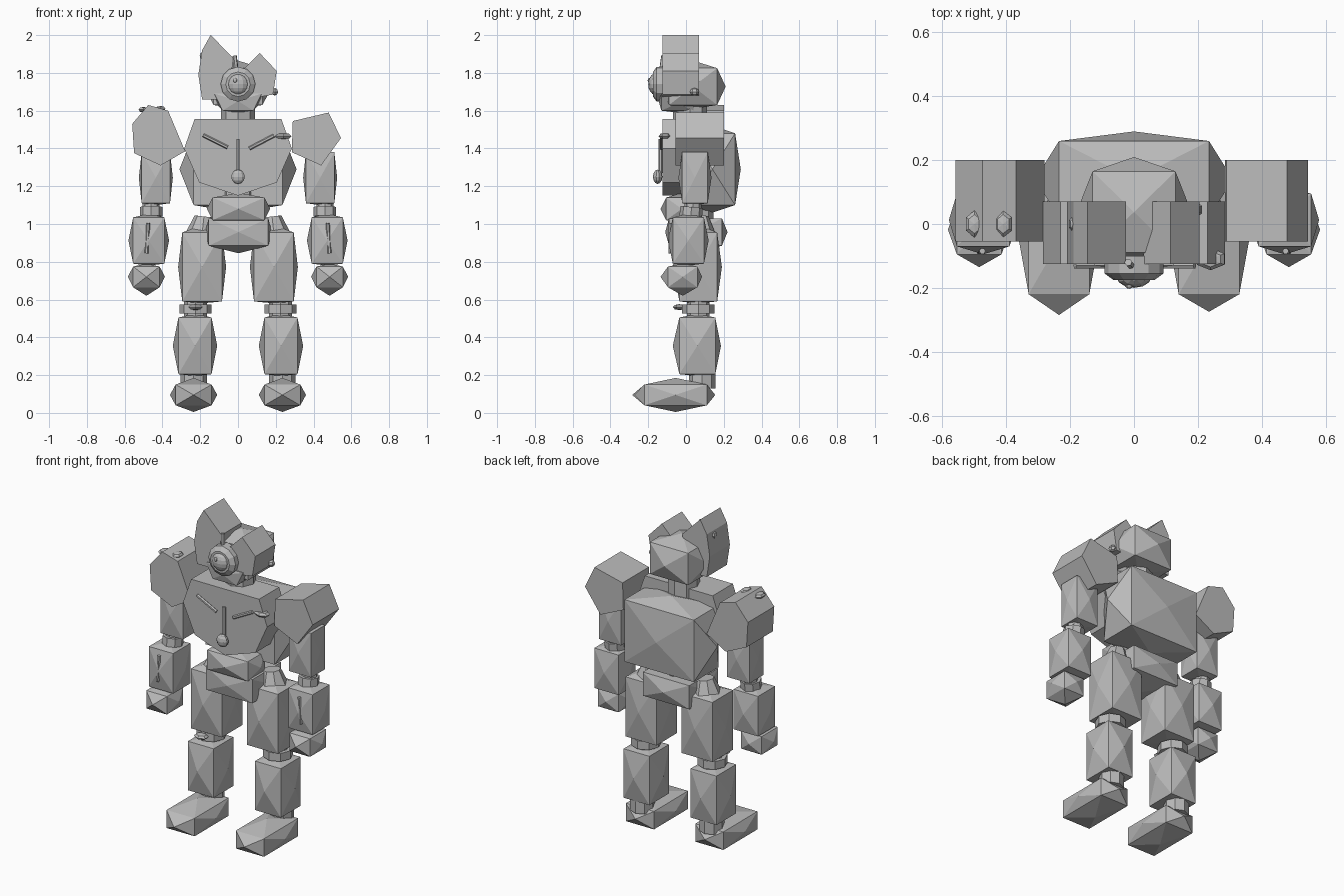
import bpy, bmesh, math
from mathutils import Vector

cube = bpy.data.objects.get("Cube")
if cube:
    bpy.data.objects.remove(cube, do_unlink=True)

grey = bpy.data.materials.new("plain_grey")
grey.use_nodes = True
grey.diffuse_color = (0.5, 0.5, 0.5, 1)
grey.node_tree.nodes["Principled BSDF"].inputs["Base Color"].default_value = (0.5, 0.5, 0.5, 1)


def finish(name, bm):
    bmesh.ops.recalc_face_normals(bm, faces=bm.faces)
    mesh = bpy.data.meshes.new(name)
    bm.to_mesh(mesh)
    bm.free()
    mesh.materials.append(grey)
    obj = bpy.data.objects.new(name, mesh)
    bpy.context.collection.objects.link(obj)
    return obj


def faceted_box(name, x, y, z, bulge, taper=1.0):
    """Box over the given ranges; each face centre is pulled out.
    bulge = (sides, front, back, bottom, top); taper narrows the bottom."""
    sides, front, back, bottom, top = bulge
    bm = bmesh.new()
    bmesh.ops.create_cube(bm, size=1)
    mid = Vector([(r[0] + r[1]) / 2 for r in (x, y, z)])
    size = Vector([r[1] - r[0] for r in (x, y, z)])
    for v in bm.verts:
        k = taper if v.co.z < 0 else 1
        v.co = mid + Vector((v.co.x * size.x * k, v.co.y * size.y, v.co.z * size.z))
    bm.normal_update()
    pull = [(f, f.normal.copy()) for f in bm.faces]
    for f, n in pull:
        if abs(n.y) > 0.7:
            d = front if n.y < 0 else back
        elif abs(n.z) > 0.7:
            d = bottom if n.z < 0 else top
        else:
            d = sides
        centre = bmesh.ops.poke(bm, faces=[f])["verts"][0]
        centre.co += n * d
    return finish(name, bm)


def slab(name, outline, y0, y1):
    """Front outline of (x, z) points extruded from y0 to y1."""
    bm = bmesh.new()
    face = bm.faces.new([bm.verts.new((x, y0, z)) for x, z in outline])
    new = bmesh.ops.extrude_face_region(bm, geom=[face])["geom"]
    bmesh.ops.translate(bm, vec=(0, y1 - y0, 0),
                        verts=[g for g in new if isinstance(g, bmesh.types.BMVert)])
    return finish(name, bm)


def rod(name, a, b, r1, r2=None, sides=8):
    """Cylinder or cone from point a to point b."""
    a, b = Vector(a), Vector(b)
    bm = bmesh.new()
    bmesh.ops.create_cone(bm, cap_ends=True, segments=sides, radius1=r1,
                          radius2=r1 if r2 is None else r2, depth=(b - a).length)
    rot = (b - a).to_track_quat('Z', 'Y')
    for v in bm.verts:
        v.co = rot @ v.co + (a + b) / 2
    return finish(name, bm)


def ball(name, centre, radii, u=10, v=6):
    bm = bmesh.new()
    bmesh.ops.create_uvsphere(bm, u_segments=u, v_segments=v, radius=1)
    for p in bm.verts:
        p.co = Vector([c + r * q for c, r, q in zip(centre, radii, p.co)])
    return finish(name, bm)


# Arms and legs, mirrored about x = 0
for side, s in (("left", 1), ("right", -1)):
    def span(a, b):
        return sorted((s * a, s * b))

    toe = 0.055 if s > 0 else 0.065
    faceted_box(side + "_foot", span(0.14, 0.33), (-0.22, 0.11), (0.04, 0.15),
                (0.03, toe, 0.045, 0.035, 0.035))
    rod(side + "_ankle", (s * 0.235, 0.085, 0.13), (s * 0.235, 0.085, 0.22), 0.07)
    faceted_box(side + "_shin", span(0.14, 0.315), (-0.035, 0.155), (0.205, 0.505),
                (0.03, 0.035, 0.03, 0.01, 0.02))
    rod(side + "_knee", (s * 0.225, 0.065, 0.5), (s * 0.225, 0.065, 0.6), 0.06)
    rod(side + "_knee_ring", (s * 0.225, 0.065, 0.525), (s * 0.225, 0.065, 0.575), 0.085)
    faceted_box(side + "_thigh", span(0.085, 0.295), (-0.035, 0.165), (0.59, 0.955),
                (0.022, 0.035, 0.025, 0.01, 0.04))
    rod(side + "_hip", (s * 0.19, 0.07, 0.95), (s * 0.18, 0.07, 1.04), 0.085, 0.05)

    faceted_box(side + "_upper_arm", span(0.36, 0.51), (-0.02, 0.115), (1.11, 1.38),
                (0.015, 0.02, 0.02, 0.01, 0.01))
    rod(side + "_elbow", (s * 0.46, 0.03, 1.02), (s * 0.46, 0.04, 1.13), 0.045)
    rod(side + "_elbow_ring", (s * 0.46, 0.025, 1.04), (s * 0.46, 0.03, 1.09), 0.06)
    faceted_box(side + "_forearm", span(0.39, 0.555), (-0.07, 0.095), (0.79, 1.035),
                (0.025, 0.025, 0.025, 0.01, 0.02))
    rod(side + "_forearm_stripe", (s * 0.485, -0.085, 0.845), (s * 0.475, -0.085, 1.005),
        0.01, sides=6)
    faceted_box(side + "_hand", span(0.415, 0.555), (-0.095, 0.06), (0.665, 0.775),
                (0.028, 0.04, 0.025, 0.045, 0.015))

# Shoulder blocks
slab("left_shoulder", [(0.29, 1.545), (0.48, 1.59), (0.545, 1.455), (0.44, 1.31),
                       (0.285, 1.38)], -0.055, 0.2)
slab("right_shoulder", [(-0.475, 1.63), (-0.37, 1.6), (-0.28, 1.385), (-0.41, 1.31),
                        (-0.55, 1.375), (-0.56, 1.53)], -0.055, 0.2)
for x, z in ((-0.5, 1.605), (-0.41, 1.61)):
    ball("shoulder_bump", (x, 0, z), (0.03, 0.042, 0.015), 6, 4)

# Hips, belly and torso
faceted_box("pelvis", (-0.155, 0.16), (-0.09, 0.19), (0.885, 1.03), (0.02, 0.02, 0.03, 0.04, 0))
faceted_box("belly", (-0.135, 0.14), (-0.105, 0.06), (1.02, 1.14), (0.03, 0.03, 0.02, 0.015, 0.025))
rod("spine", (0, 0.06, 1.0), (0, 0.06, 1.25), 0.085)
faceted_box("torso", (-0.235, 0.235), (0.02, 0.26), (1.1, 1.48), (0.075, 0, 0.03, 0.04, 0.04))
slab("chest_plate", [(-0.23, 1.555), (0.23, 1.555), (0.285, 1.4), (0.205, 1.22),
                     (0, 1.15), (-0.205, 1.22), (-0.285, 1.4)], -0.125, 0.07)

# Chest details
rod("right_chest_bar", (-0.185, -0.13, 1.47), (-0.055, -0.13, 1.405), 0.01, sides=6)
rod("left_chest_bar", (0.06, -0.13, 1.4), (0.19, -0.13, 1.468), 0.01, sides=6)
rod("middle_chest_bar", (0, -0.135, 1.27), (0, -0.135, 1.45), 0.01, sides=6)
ball("chest_knob", (0, -0.15, 1.25), (0.038, 0.025, 0.038))
ball("chest_charm", (0.24, -0.11, 1.465), (0.05, 0.035, 0.018), 6, 4)
ball("knee_charm", (-0.225, -0.035, 0.56), (0.045, 0.035, 0.016), 6, 4)

# Neck and head
rod("neck", (0, 0.02, 1.48), (0, 0.02, 1.64), 0.09)
faceted_box("jaw", (-0.125, 0.125), (-0.13, 0.04), (1.6, 1.69), (0.015, 0.015, 0, 0.01, 0), 0.65)
faceted_box("head", (-0.13, 0.13), (-0.09, 0.165), (1.63, 1.825), (0.05, 0.03, 0.045, 0.02, 0.04))
slab("right_ear", [(-0.145, 2.0), (-0.025, 1.88), (-0.05, 1.66), (-0.19, 1.66),
                   (-0.21, 1.79), (-0.19, 1.92)], -0.125, 0.07)
slab("left_ear", [(0.115, 1.905), (0.205, 1.81), (0.185, 1.685), (0.04, 1.66),
                  (0.03, 1.82)], -0.125, 0.07)
ball("ear_stud", (0.195, 0.045, 1.7), (0.02, 0.025, 0.02), 6, 4)
ball("ear_bump", (-0.19, 0.0, 1.89), (0.015, 0.025, 0.02), 6, 4)

# Single round eye with rim and crest pin
rod("eye_rim", (0, -0.1, 1.74), (0, -0.155, 1.74), 0.092, sides=12)
rod("eye_bevel", (0, -0.155, 1.74), (0, -0.175, 1.74), 0.092, 0.065, sides=12)
ball("eye_lens", (0, -0.165, 1.74), (0.055, 0.035, 0.055), 12, 8)
ball("eye_glint", (-0.015, -0.195, 1.76), (0.012, 0.008, 0.012), 8, 6)
rod("crest_pin", (-0.01, -0.13, 1.82), (-0.018, -0.12, 1.89), 0.012, sides=6)
